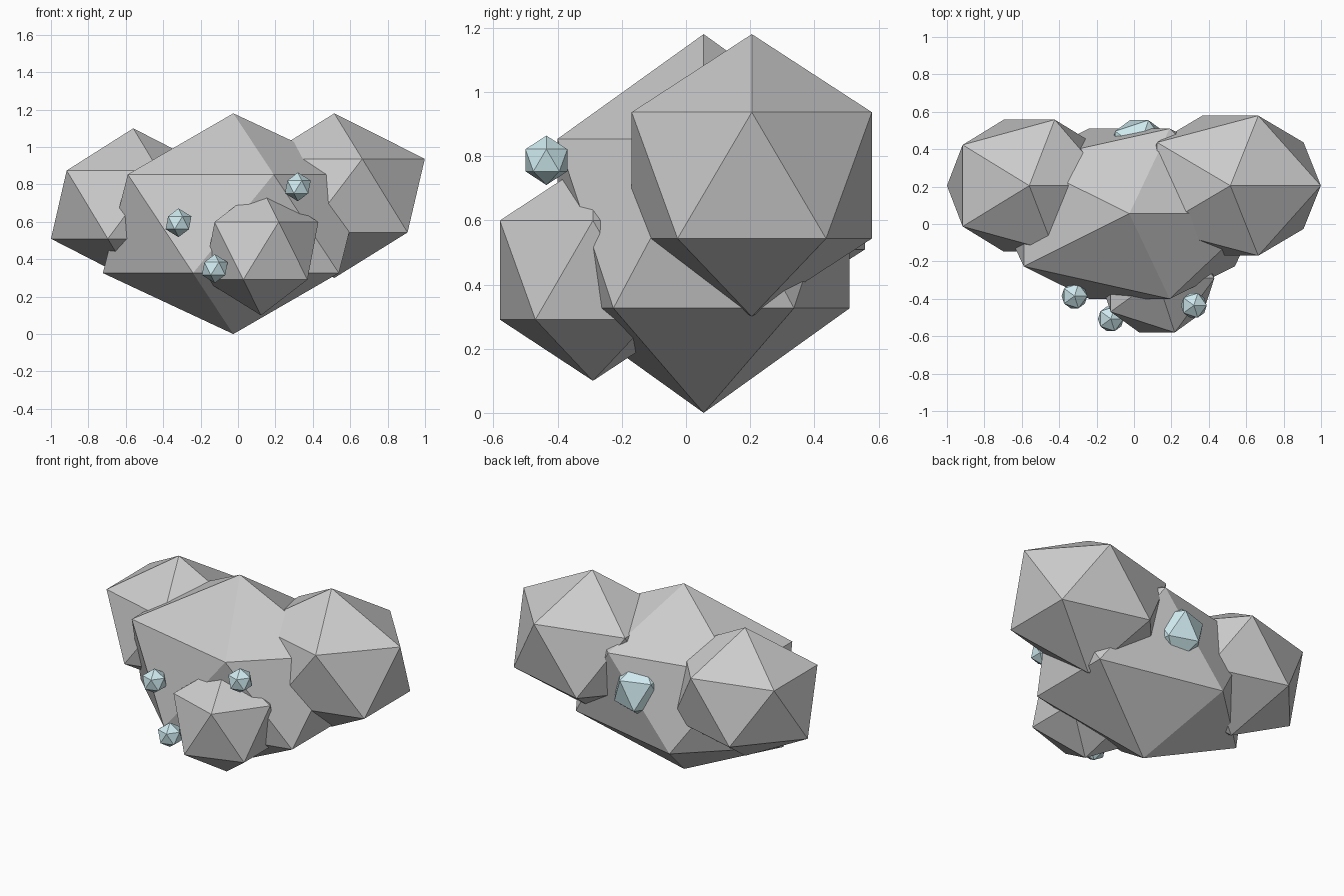
import bpy

if "Cube" in bpy.data.objects:
    bpy.data.objects.remove(bpy.data.objects["Cube"])

# pale blue crystal material
ice = bpy.data.materials.new("pale_blue")
ice.diffuse_color = (0.62, 0.82, 0.86, 1)
ice.use_nodes = True
ice.node_tree.nodes["Principled BSDF"].inputs["Base Color"].default_value = ice.diffuse_color


def lump(name, centre, radii, mat=None):
    """Low-poly lump: a 20-sided ball stretched along each axis."""
    bpy.ops.mesh.primitive_ico_sphere_add(subdivisions=1, radius=1, location=centre)
    ob = bpy.context.object
    ob.name = name
    ob.scale = radii
    bpy.ops.object.transform_apply(location=False, rotation=False, scale=True)
    if mat:
        ob.data.materials.append(mat)
    return ob


# rocks
lump("main_rock", (-0.025, 0.055, 0.59), (0.78, 0.535, 0.59))
lump("right_rock", (0.515, 0.205, 0.74), (0.541, 0.44, 0.44))
lump("left_rock", (-0.56, 0.205, 0.692), (0.492, 0.415, 0.408))
lump("front_rock", (0.123, -0.29, 0.445), (0.343, 0.341, 0.345))

# small crystals on the front
for i, c in enumerate([(0.32, -0.435, 0.787), (-0.318, -0.385, 0.595), (-0.124, -0.507, 0.35)]):
    lump(f"front_crystal_{i + 1}", c, (0.077,) * 3, ice)

# larger crystal mostly buried in the back
lump("back_crystal", (0.028, 0.402, 0.64), (0.178, 0.18, 0.19), ice)
